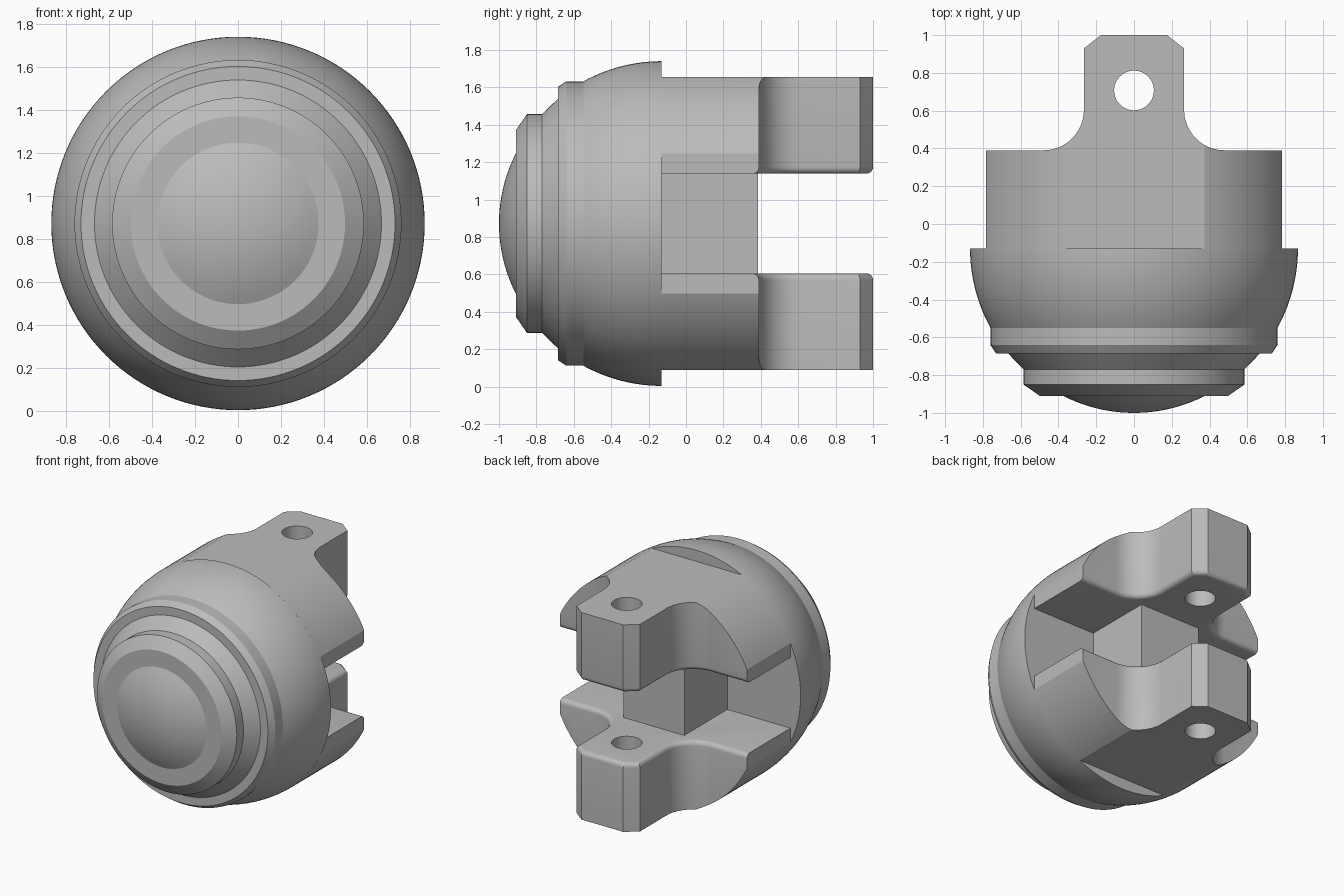
import bpy, bmesh, math
from mathutils import Matrix, Vector

if "Cube" in bpy.data.objects:
    bpy.data.objects.remove(bpy.data.objects["Cube"], do_unlink=True)

AXIS_Z = 0.872      # height of the turning axis
RADIUS = 0.868      # outer radius
FLAT = 0.783        # distance from axis to the four flats
GAP = 0.267         # half the slot between the jaws
SHOULDER = -0.13    # y of the back of the head

steel = bpy.data.materials.new("grey steel")
steel.use_nodes = True
steel.diffuse_color = (0.5, 0.5, 0.5, 1)
steel.node_tree.nodes["Principled BSDF"].inputs["Base Color"].default_value = (0.5, 0.5, 0.5, 1)


def make_object(name, bm):
    bmesh.ops.recalc_face_normals(bm, faces=bm.faces)
    mesh = bpy.data.meshes.new(name)
    bm.to_mesh(mesh)
    bm.free()
    mesh.materials.append(steel)
    obj = bpy.data.objects.new(name, mesh)
    bpy.context.collection.objects.link(obj)
    return obj


def smooth(obj, angle=20):
    bpy.ops.object.select_all(action='DESELECT')
    obj.select_set(True)
    bpy.context.view_layer.objects.active = obj
    bpy.ops.object.shade_smooth_by_angle(angle=math.radians(angle))


def cylinder(name, radius, depth, matrix):
    bm = bmesh.new()
    bmesh.ops.create_cone(bm, cap_ends=True, segments=128, radius1=radius,
                          radius2=radius, depth=depth, matrix=matrix)
    return make_object(name, bm)


def boolean(obj, other, operation):
    mod = obj.modifiers.new(operation, 'BOOLEAN')
    mod.operation = operation
    mod.solver = 'EXACT'
    mod.object = other
    bpy.ops.object.select_all(action='DESELECT')
    bpy.context.view_layer.objects.active = obj
    obj.select_set(True)
    bpy.ops.object.modifier_apply(modifier=mod.name)


# Head: dome, stepped rings and spherical shell turned around the y axis
dome_r, sag = 0.375, 0.09
ball = (dome_r ** 2 + sag ** 2) / (2 * sag)
profile = []
for i in range(11):
    r = dome_r * i / 10
    profile.append((r, -1 + ball - math.sqrt(ball ** 2 - r ** 2)))
profile += [(0.498, -0.91), (0.585, -0.85), (0.585, -0.77), (0.667, -0.685),
            (0.73, -0.685), (0.76, -0.64)]
start = math.acos(0.76 / RADIUS)
for i in range(15):
    a = start * (1 - i / 14)
    profile.append((RADIUS * math.cos(a), SHOULDER - RADIUS * math.sin(a)))
profile.append((0, SHOULDER))

bm = bmesh.new()
verts = [bm.verts.new((r, y, AXIS_Z)) for r, y in profile]
edges = [bm.edges.new(pair) for pair in zip(verts, verts[1:])]
bmesh.ops.spin(bm, geom=verts + edges, cent=(0, 0, AXIS_Z), axis=(0, 1, 0),
               angle=2 * math.pi, steps=128, use_merge=False)
bmesh.ops.remove_doubles(bm, verts=bm.verts, dist=0.0005)
smooth(make_object("stepped_head", bm))

# Plan outline of a jaw: broad base, filleted neck, chamfered tongue
half = [(FLAT, SHOULDER - 0.01), (FLAT, 0.39)]
fillet = 0.215
for i in range(13):
    a = math.pi / 2 * i / 12
    half.append((0.48 - fillet * math.sin(a), 0.605 - fillet * math.cos(a)))
half += [(0.265, 0.93), (0.175, 1.0)]
outline = half + [(-x, y) for x, y in reversed(half)]

barrel = cylinder("barrel_cutter", RADIUS, 3,
                  Matrix.Translation((0, 0, AXIS_Z)) @ Matrix.Rotation(math.pi / 2, 4, 'X'))
drill = cylinder("pin_hole_cutter", 0.105, 4, Matrix.Translation((0, 0.707, AXIS_Z)))

for name, side in (("upper_jaw", 1), ("lower_jaw", -1)):
    bm = bmesh.new()
    inner = AXIS_Z + side * GAP
    base = bm.faces.new([bm.verts.new((x, y, inner)) for x, y in outline])
    made = bmesh.ops.extrude_face_region(bm, geom=[base], use_keep_orig=True)
    top = [v for v in made["geom"] if isinstance(v, bmesh.types.BMVert)]
    bmesh.ops.translate(bm, verts=top, vec=Vector((0, 0, side * (FLAT - GAP))))
    bmesh.ops.recalc_face_normals(bm, faces=bm.faces)
    # Rounded inner rim along the back
    rim = [e for e in bm.edges
           if all(abs(v.co.z - inner) < 0.001 and v.co.y > 0.38 for v in e.verts)]
    bmesh.ops.bevel(bm, geom=rim, offset=0.035, segments=5, profile=0.5, affect='EDGES')
    jaw = make_object(name, bm)
    boolean(jaw, barrel, 'INTERSECT')
    boolean(jaw, drill, 'DIFFERENCE')
    smooth(jaw)

for cutter in (barrel, drill):
    bpy.data.objects.remove(cutter, do_unlink=True)

# Web joining the two jaws
bm = bmesh.new()
bmesh.ops.create_cube(bm, size=1)
bmesh.ops.scale(bm, verts=bm.verts, vec=(0.51, 0.385 - SHOULDER + 0.01, 2 * GAP + 0.04))
bmesh.ops.translate(bm, verts=bm.verts, vec=(0, (0.385 + SHOULDER - 0.01) / 2, AXIS_Z))
make_object("centre_web", bm)
